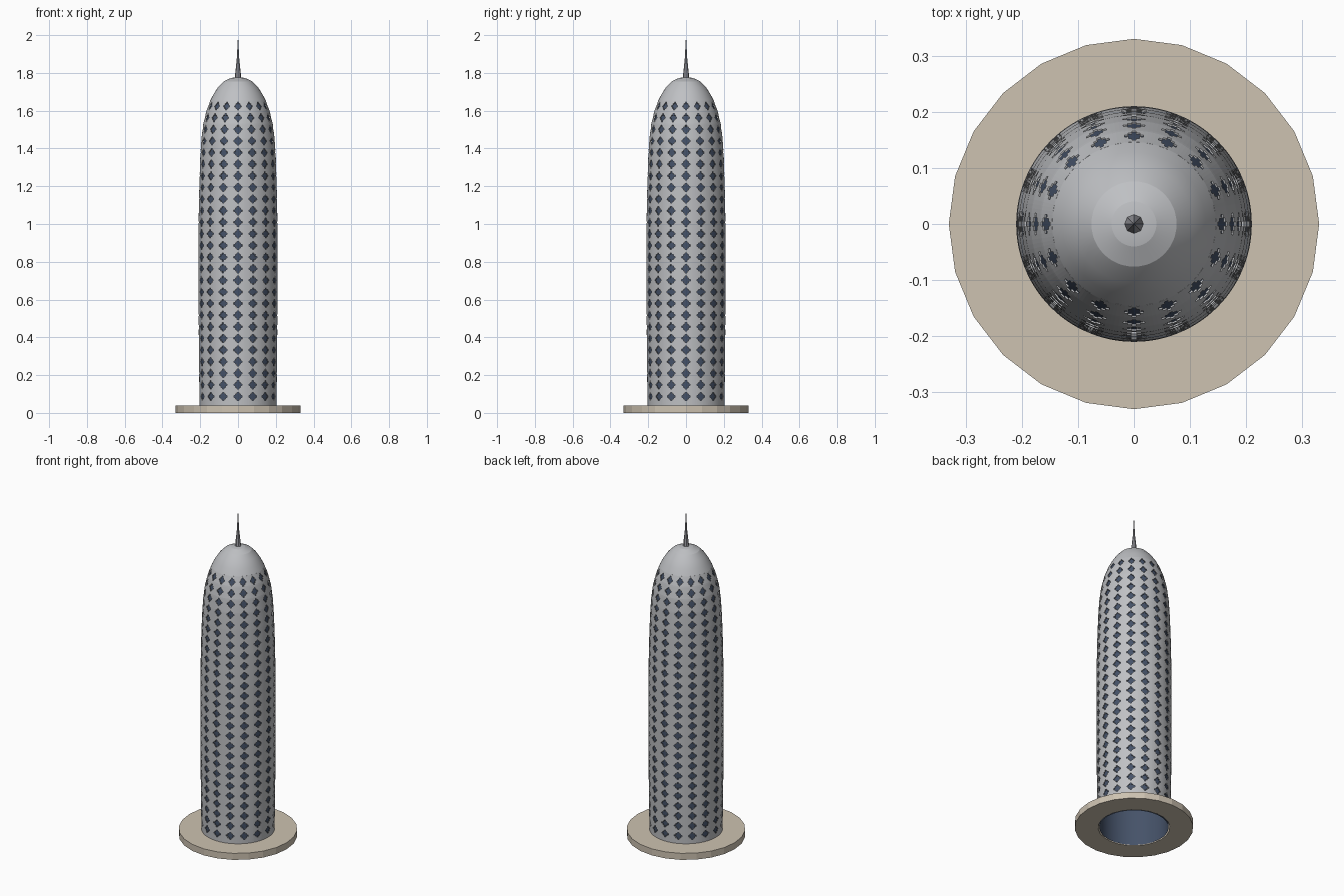
import bpy
import bmesh
from math import sin, cos, tau

cube = bpy.data.objects.get("Cube")
if cube:
    bpy.data.objects.remove(cube)


def material(name, rgb):
    m = bpy.data.materials.new(name)
    m.use_nodes = True
    m.diffuse_color = (*rgb, 1)
    m.node_tree.nodes["Principled BSDF"].inputs["Base Color"].default_value = (*rgb, 1)
    return m


CONCRETE = material("pale grey panel", (0.52, 0.53, 0.55))
GLASS = material("dark blue glass", (0.06, 0.085, 0.14))
STONE = material("warm stone", (0.61, 0.54, 0.44))
METAL = material("grey metal", (0.33, 0.33, 0.36))

# Tower outline: (height, radius)
OUTLINE = [(0, 0.203), (0.3, 0.207), (0.7, 0.21), (1.0, 0.209), (1.2, 0.205),
           (1.35, 0.2), (1.45, 0.194), (1.53, 0.184), (1.6, 0.167), (1.655, 0.146)]


def radius(z):
    for (z0, r0), (z1, r1) in zip(OUTLINE, OUTLINE[1:]):
        if z <= z1:
            return r0 + (r1 - r0) * (z - z0) / (z1 - z0)
    return OUTLINE[-1][1]


def lathe(name, profile, sides, mat, keep=lambda col, row: True, closed=False):
    """Turn a (radius, height) profile round z; keep() decides which faces exist."""
    bm = bmesh.new()
    rings = []
    for r, z in profile:
        if r == 0:
            rings.append([bm.verts.new((0, 0, z))] * sides)
        else:
            rings.append([bm.verts.new((r * sin(tau * i / sides), -r * cos(tau * i / sides), z))
                          for i in range(sides)])
    if closed:
        rings.append(rings[0])
    for row, (low, high) in enumerate(zip(rings, rings[1:])):
        for i in range(sides):
            if keep(i, row):
                j = (i + 1) % sides
                corners = dict.fromkeys((low[i], low[j], high[j], high[i]))
                bm.faces.new(list(corners))
    bmesh.ops.delete(bm, geom=[v for v in bm.verts if not v.link_faces], context='VERTS')
    mesh = bpy.data.meshes.new(name)
    bm.to_mesh(mesh)
    bm.free()
    mesh.materials.append(mat)
    obj = bpy.data.objects.new(name, mesh)
    bpy.context.collection.objects.link(obj)
    return obj


# Ring-shaped plinth, open in the middle
lathe("plinth", [(0.2, 0), (0.33, 0), (0.33, 0.04), (0.2, 0.04)], 24, STONE, closed=True)

# Perforated outer skin: stepped diamond openings on a regular grid
COLUMNS, ROWS, ACROSS, UP = 16, 26, 9, 7
BOTTOM, TOP = 0.056, 1.655
SIDES = COLUMNS * ACROSS


def solid(col, row):
    if row == 0:
        return True
    u = abs((col + ACROSS // 2) % ACROSS - ACROSS // 2)
    v = abs((row - 1) % UP - UP // 2)
    return min(u, ACROSS - u) + v > 2


levels = [0.04] + [BOTTOM + (TOP - BOTTOM) * i / (ROWS * UP) for i in range(ROWS * UP + 1)]
skin = lathe("outer_skin", [(radius(z), z) for z in levels], SIDES, CONCRETE, solid)
# Centre an opening on the front and on each side
skin.rotation_euler.z = -tau / SIDES / 2
thickness = skin.modifiers.new("thickness", 'SOLIDIFY')
thickness.thickness = 0.003
thickness.offset = -1

# Glass tube just inside the skin
lathe("glass_core", [(radius(z) - 0.011, z) for z, _ in OUTLINE], 64, GLASS)

# Rounded cap
lathe("dome_cap", [(0.135, 1.65), (0.146, 1.655), (0.128, 1.69), (0.105, 1.725),
                   (0.076, 1.755), (0.04, 1.772), (0, 1.78)], 48, CONCRETE)

# Tapered spire
lathe("spire", [(0.018, 1.765), (0.016, 1.785), (0.007, 1.87), (0.003, 1.94), (0, 2)], 8, METAL)

for name in ("glass_core", "dome_cap"):
    bpy.ops.object.select_all(action='DESELECT')
    obj = bpy.data.objects[name]
    obj.select_set(True)
    bpy.context.view_layer.objects.active = obj
    bpy.ops.object.shade_smooth_by_angle(angle=0.2)
